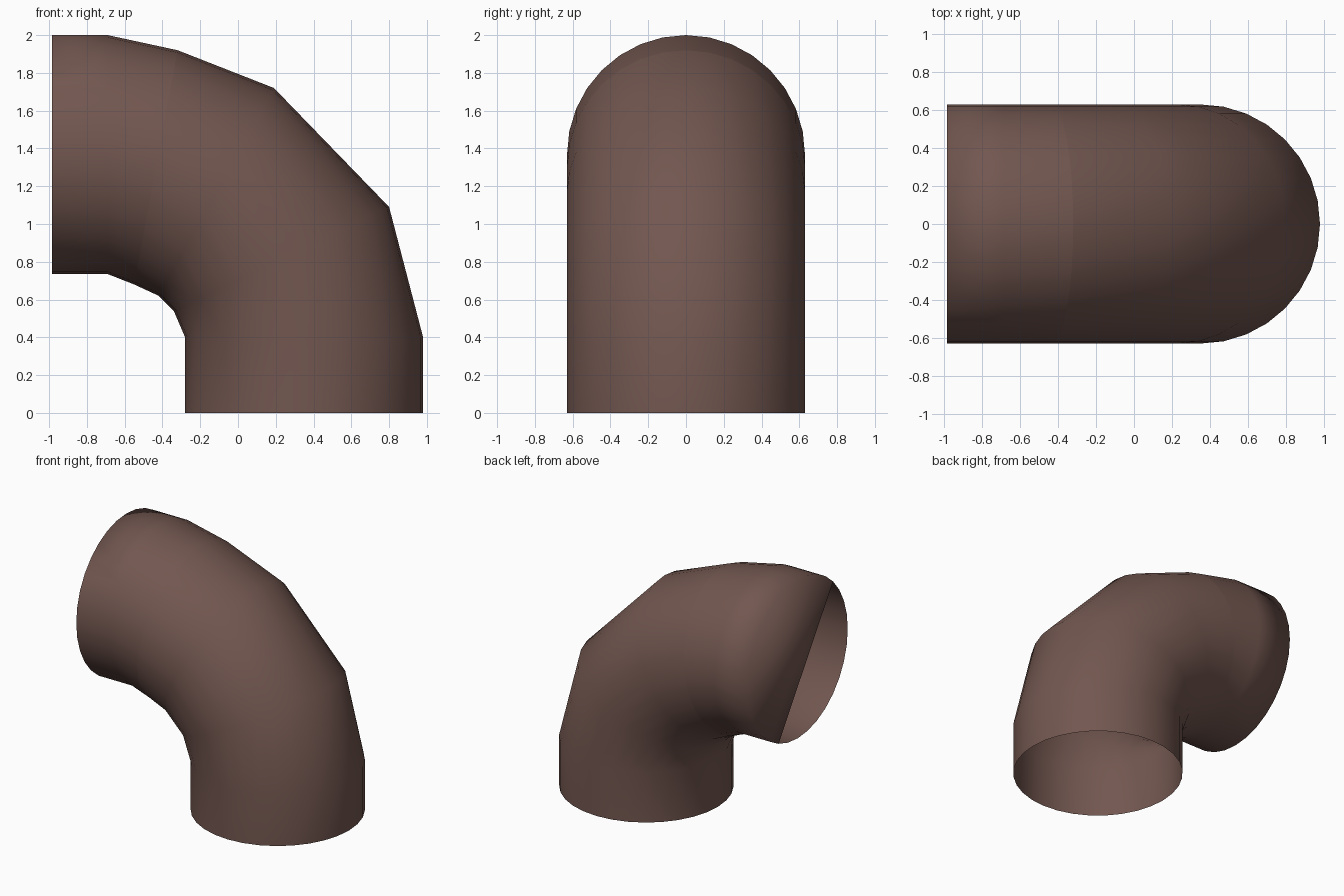
import bpy, bmesh, math
from mathutils import Vector

if "Cube" in bpy.data.objects:
    bpy.data.objects.remove(bpy.data.objects["Cube"])

SIDES, R = 32, 0.63
# each ring: outer bend point (x, z), inner bend point (x, z)
RINGS = [((0.98, 0.0), (-0.28, 0.0)),
         ((0.98, 0.40), (-0.28, 0.40)),
         ((0.80, 1.09), (-0.34, 0.54)),
         ((0.19, 1.72), (-0.42, 0.62)),
         ((-0.32, 1.92), (-0.55, 0.68)),
         ((-0.69, 2.0), (-0.69, 0.735)),
         ((-0.985, 2.0), (-0.985, 0.735))]
SEAM = 4  # ring with the visible crease

bm = bmesh.new()

# elliptical rings along the bend
rings = []
for outer, inner in RINGS:
    o, i = Vector((outer[0], 0, outer[1])), Vector((inner[0], 0, inner[1]))
    mid, half = (o + i) / 2, (o - i) / 2
    ring = []
    for j in range(SIDES):
        t = 2 * math.pi * j / SIDES
        ring.append(bm.verts.new(mid + half * math.cos(t) + Vector((0, R * math.sin(t), 0))))
    rings.append(ring)

# pipe wall
for a, b in zip(rings, rings[1:]):
    for j in range(SIDES):
        k = (j + 1) % SIDES
        bm.faces.new((a[j], a[k], b[k], b[j]))

# partial closing face on the side mouth, its straight edge left open
bm.faces.new([rings[-1][j % SIDES] for j in range(-4, 15)])

for f in bm.faces:
    f.smooth = True
for j in range(SIDES):
    bm.edges.get((rings[SEAM][j], rings[SEAM][(j + 1) % SIDES])).smooth = False

mesh = bpy.data.meshes.new("pipe_elbow")
bm.to_mesh(mesh)
bm.free()
pipe = bpy.data.objects.new("pipe_elbow", mesh)
bpy.context.collection.objects.link(pipe)

# brown finish
mat = bpy.data.materials.new("brown")
mat.diffuse_color = (0.17, 0.095, 0.08, 1)
mat.use_nodes = True
mat.node_tree.nodes["Principled BSDF"].inputs["Base Color"].default_value = mat.diffuse_color
mesh.materials.append(mat)
